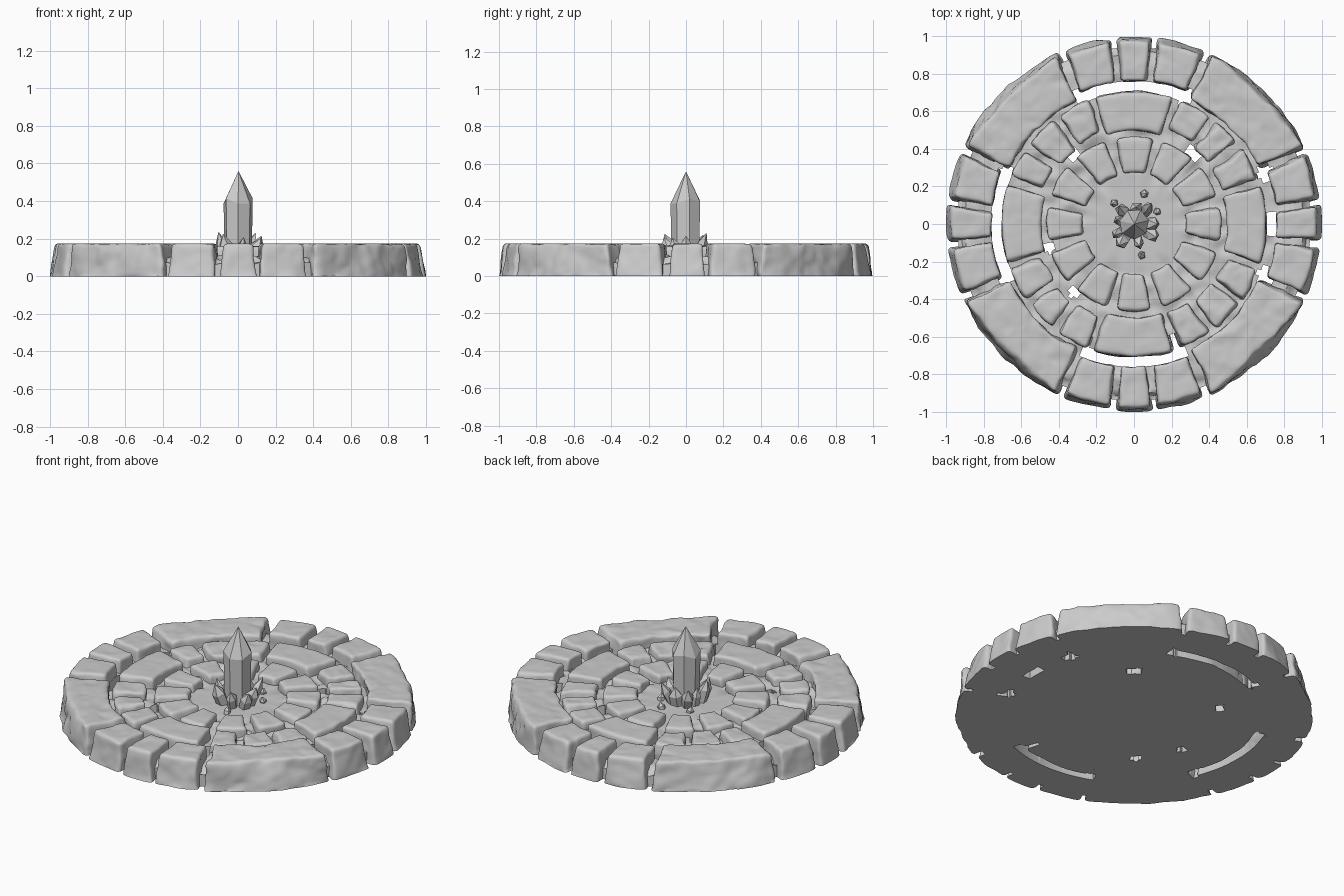
import bpy, bmesh, math, random
from mathutils import Vector, Matrix, noise

if "Cube" in bpy.data.objects:
    bpy.data.objects.remove(bpy.data.objects["Cube"])

random.seed(4)
TOP = 0.175


def make_object(name, bm, smooth=None):
    bmesh.ops.recalc_face_normals(bm, faces=bm.faces[:])
    mesh = bpy.data.meshes.new(name)
    bm.to_mesh(mesh)
    bm.free()
    ob = bpy.data.objects.new(name, mesh)
    bpy.context.collection.objects.link(ob)
    if smooth:
        bpy.ops.object.select_all(action='DESELECT')
        bpy.context.view_layer.objects.active = ob
        ob.select_set(True)
        bpy.ops.object.shade_smooth_by_angle(angle=math.radians(smooth))
    return ob


def axis(h, b, n):
    # grid positions along one side of a rounded box
    inner = [-(h - b) + 2 * (h - b) * i / n for i in range(n + 1)]
    return [-h, -h + b * 0.5] + inner + [h - b * 0.5, h]


def stone(name, a0, a1, r0, r1, top, lean=0.0, chip=0.0, rough=0.006):
    """Worn paving block: a rounded box bent around the centre."""
    b = 0.02
    ac, rc = math.radians((a0 + a1) / 2), (r0 + r1) / 2
    h = Vector(((r1 - r0) / 2, math.radians(a1 - a0) / 2 * rc, (top + 0.03) / 2))
    ax = [axis(h[k], b, max(2, round(2 * h[k] / 0.022))) for k in range(3)]
    seed = Vector((random.random(), random.random(), random.random())) * 50
    skew = random.uniform(-0.06, 0.06)
    bm = bmesh.new()
    cache = {}

    def vert(idx):
        if idx in cache:
            return cache[idx]
        p = Vector([ax[k][idx[k]] for k in range(3)])
        q = Vector([max(-(h[k] - b), min(h[k] - b, p[k])) for k in range(3)])
        p = q + (p - q).normalized() * b
        z = p.z + h.z - 0.03
        t = max(0, z) / top
        u, v = p.x / h.x, p.y / h.y
        # upper edges draw in, outer face leans, big blocks are chipped
        v2 = v * (1 - 0.012 / h.y * t)
        r = rc + p.x - (u + 1) / 2 * t * (lean + chip * (1 - v * v))
        a = ac + v2 * h.y / rc + skew * u * 0.12
        co = Vector((r * math.cos(a), r * math.sin(a), z))
        n = noise.noise_vector(co * 7 + seed) * rough * 1.5
        n += noise.noise_vector(co * 20 + seed) * rough * 0.7
        n.z = -abs(n.z) * 0.8
        co += n
        co.z = max(0, co.z)
        rad = math.hypot(co.x, co.y)
        if rad > 1:
            co.x, co.y = co.x / rad, co.y / rad
        cache[idx] = bm.verts.new(co)
        return cache[idx]

    for k in range(3):
        i1, i2 = (k + 1) % 3, (k + 2) % 3
        for end in (0, len(ax[k]) - 1):
            for i in range(len(ax[i1]) - 1):
                for j in range(len(ax[i2]) - 1):
                    quad = []
                    for di, dj in ((0, 0), (1, 0), (1, 1), (0, 1)):
                        idx = [0, 0, 0]
                        idx[k], idx[i1], idx[i2] = end, i + di, j + dj
                        quad.append(vert(tuple(idx)))
                    bm.faces.new(quad)
    make_object(name, bm, 50)


# Foundation: polar slab with open arcs and small holes
HOLES = [(.70, .27, .05), (.70, -.28, .05), (-.68, -.27, .05), (-.68, .27, .04),
         (.27, .68, .05), (-.28, .68, .05), (.23, -.63, .045), (.32, .38, .045),
         (-.32, .37, .035), (-.45, -.13, .03), (-.32, -.36, .03), (-.25, -.62, .03)]
ARCS = [(67, 113), (247, 293), (158, 197), (354, 366), (-6, 6)]


def is_open(r, deg):
    x, y = r * math.cos(math.radians(deg)), r * math.sin(math.radians(deg))
    if 0.70 < r < 0.76 and any(a < deg < b for a, b in ARCS):
        return True
    return any(math.hypot(x - hx, y - hy) < hr for hx, hy, hr in HOLES)


def foundation():
    radii = [0, 0.09, 0.18, 0.25] + [0.28 + 0.02 * i for i in range(34)]
    steps = 144
    bm = bmesh.new()
    grid = [[bm.verts.new((r * math.cos(2 * math.pi * s / steps),
                           r * math.sin(2 * math.pi * s / steps), 0))
             for s in range(steps)] for r in radii]
    for i in range(len(radii) - 1):
        for s in range(steps):
            if not is_open((radii[i] + radii[i + 1]) / 2, (s + 0.5) * 360 / steps):
                t = (s + 1) % steps
                bm.faces.new((grid[i][s], grid[i + 1][s], grid[i + 1][t], grid[i][t]))
    bmesh.ops.delete(bm, geom=[v for v in bm.verts if not v.link_faces], context='VERTS')
    bmesh.ops.remove_doubles(bm, verts=bm.verts[:], dist=1e-5)
    out = bmesh.ops.extrude_face_region(bm, geom=bm.faces[:], use_keep_orig=True)
    for v in [g for g in out['geom'] if isinstance(g, bmesh.types.BMVert)]:
        r = math.hypot(v.co.x, v.co.y)
        n = noise.noise(v.co * 14)
        v.co.z = 0.10 + n * (0.004 if r < 0.27 else 0.025)
        if r > 0.9:
            v.co.z -= 0.03
    make_object("foundation", bm, 50)


foundation()

# Inner ring: twelve equal blocks
for i in range(12):
    c = i * 30
    w = 13 + random.uniform(-0.8, 0.6)
    stone(f"inner_stone_{i + 1}", c - w, c + w, 0.272, 0.465, 0.15)

# Middle and outer rings, repeated for each quarter
for q in range(4):
    c = q * 90
    stone(f"middle_long_stone_{q + 1}", c - 18, c + 18, 0.495, 0.705, 0.162)
    for k, m in enumerate((27.5, 45, 62.5)):
        w = 7.6 + random.uniform(-0.7, 0.4)
        stone(f"middle_short_stone_{q + 1}_{k + 1}", c + m - w, c + m + w,
              0.52 + random.uniform(-0.02, 0.02), 0.70, 0.155, rough=0.01)
    stone(f"outer_key_stone_{q + 1}", c - 5.6, c + 5.6, 0.76, 1.0, TOP, lean=0.03)
    for s, side in ((-1, "a"), (1, "b")):
        lo, hi = sorted((s * 7.2, s * 22.2))
        stone(f"outer_side_stone_{q + 1}{side}", c + lo, c + hi, 0.76, 0.995, TOP,
              lean=0.03, rough=0.007)
    stone(f"outer_corner_stone_{q + 1}", c + 24, c + 66, 0.725, 0.995, TOP,
          lean=0.01, chip=0.035, rough=0.011)


def crystal(name, pos, r, shoulder, tip, tilt=0.0, heading=0.0, sides=6, jag=0.1):
    """Faceted shaft with a pointed, slightly uneven tip."""
    bm = bmesh.new()
    rings = []
    spin = random.uniform(0, 1)
    var = [random.uniform(1 - jag, 1 + jag * 0.4) for _ in range(sides)]
    for z, f, dz in ((0, 0.92, 0), (shoulder, 1.0, 0.06)):
        ring = []
        for i in range(sides):
            a = spin + 2 * math.pi * i / sides
            ring.append(bm.verts.new((r * f * var[i] * math.cos(a), r * f * var[i] * math.sin(a),
                                      z + shoulder * dz * random.uniform(-1, 1))))
        rings.append(ring)
    apex = bm.verts.new((r * 0.03, 0, tip))
    bm.faces.new(rings[0])
    for i in range(sides):
        j = (i + 1) % sides
        bm.faces.new((rings[0][i], rings[0][j], rings[1][j], rings[1][i]))
        bm.faces.new((rings[1][i], rings[1][j], apex))
    rot = Matrix.Rotation(heading, 4, 'Z') @ Matrix.Rotation(tilt, 4, 'Y')
    bm.transform(Matrix.Translation(pos) @ rot)
    make_object(name, bm)


# Central crystal and the shards around its foot
crystal("main_crystal", (0, 0, 0.07), 0.082, 0.33, 0.49, sides=7, jag=0.05)
for i in range(9):
    a = 2 * math.pi * i / 9 + random.uniform(-0.2, 0.2)
    d = random.uniform(0.06, 0.085)
    ln = random.uniform(0.11, 0.17)
    crystal(f"shard_{i + 1}", (d * math.cos(a), d * math.sin(a), 0.085),
            random.uniform(0.028, 0.042), ln * 0.6, ln,
            random.uniform(0.15, 0.5), a, 5, 0.2)

# Loose chips on the floor
for i, (x, y) in enumerate(((0.05, 0.16), (0.04, -0.17), (-0.1, 0.11), (0.12, 0.07))):
    crystal(f"chip_{i + 1}", (x, y, 0.09), 0.022, 0.025, 0.05, 0.3, i * 1.7, 5, 0.2)
